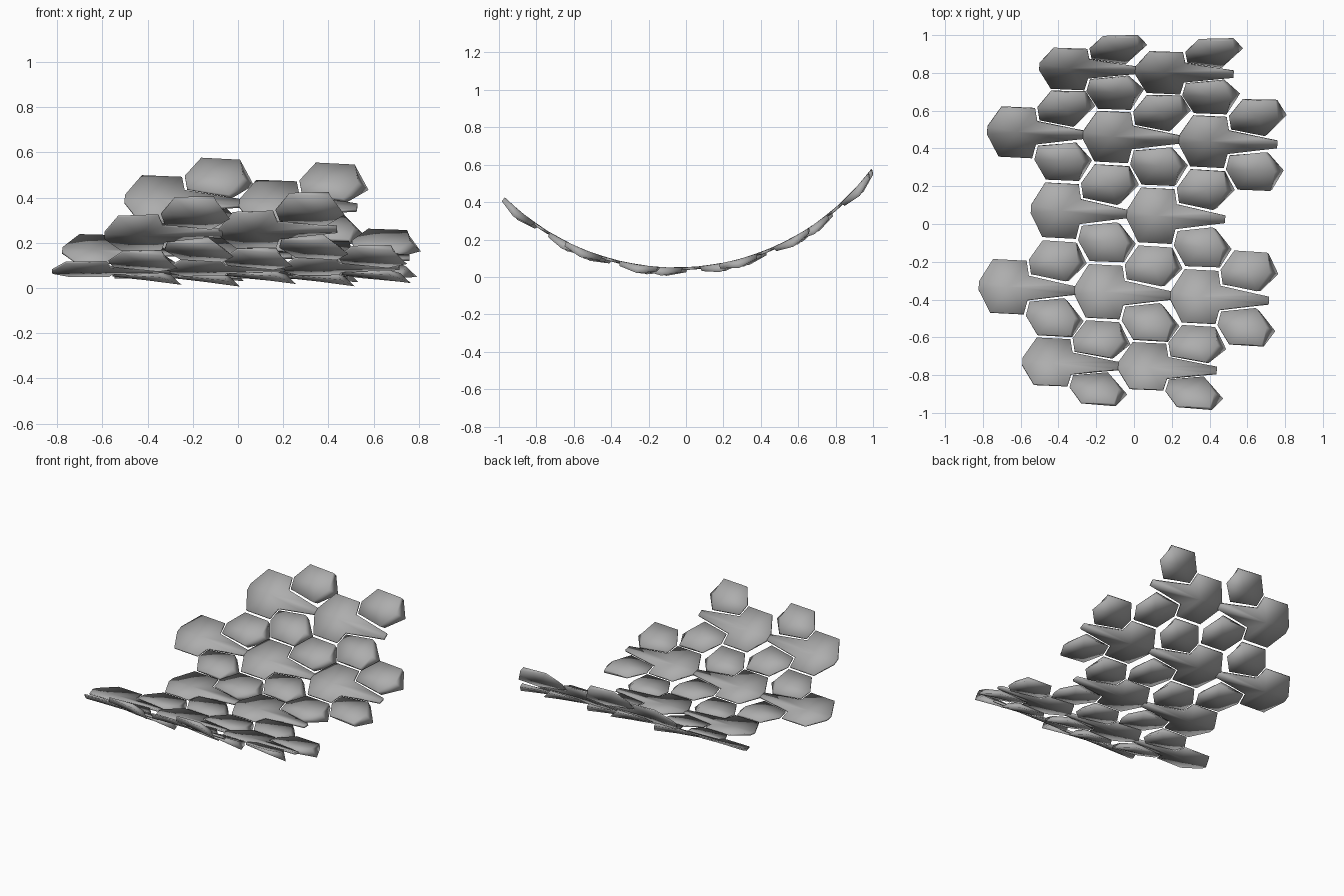
import bpy, bmesh, math

if "Cube" in bpy.data.objects:
    bpy.data.objects.remove(bpy.data.objects["Cube"])

R = 1.3                  # radius of the curved sheet
Y0, Z0 = -0.055, 0.05    # lowest line of the sheet
COL, HALF = 0.254, 0.42  # column pitch, half of row period
OFF = 0.268              # small scale offset from a large one
ROT = math.radians(-3.05)
ORIGIN = (-0.390, 0.126)

# outlines as (x, y, depth of underside, x shift of underside)
# small: +y side faces a large scale's tongue, -y side faces a large scale
SMALL = [(-0.152, 0.0, 0.006, 0), (-0.137, 0.077, 0.008, 0), (0.045, 0.106, 0.026, 0.02),
         (0.108, 0.0, 0.045, 0.046), (0.088, -0.104, 0.026, 0.01), (-0.085, -0.106, 0.008, 0)]
HALF_LARGE = [(-0.156, 0.022, 0.012, 0), (-0.088, 0.145, 0.008, 0), (0.090, 0.145, 0.008, 0),
              (0.106, 0.066, 0.010, 0), (0.290, 0.033, 0.012, 0), (0.366, 0.020, 0.014, 0)]
LARGE = HALF_LARGE + [(x, -y, d, s) for x, y, d, s in reversed(HALF_LARGE)]

grey = bpy.data.materials.new("dark_grey")
grey.diffuse_color = (0.42, 0.42, 0.42, 1)
grey.use_nodes = True
grey.node_tree.nodes["Principled BSDF"].inputs["Base Color"].default_value = grey.diffuse_color


def bend(u, v, depth):
    """Lay a point of the flat pattern on the curved sheet."""
    x = ORIGIN[0] + u * math.cos(ROT) - v * math.sin(ROT)
    a = (ORIGIN[1] + u * math.sin(ROT) + v * math.cos(ROT)) / R
    r = R + depth
    return (x, Y0 + r * math.sin(a), Z0 + R - r * math.cos(a))


def add_scale(bm, outline, centre_depth, cu, cv, flip):
    """Plate with a top on the sheet and an underside of varying depth."""
    top = [bm.verts.new(bend(cu + x, cv + flip * y, 0)) for x, y, d, s in outline]
    low = [bm.verts.new(bend(cu + x + s, cv + flip * y * (1 - 4 * s), d))
           for x, y, d, s in outline]
    tc = bm.verts.new(bend(cu, cv, 0))
    lc = bm.verts.new(bend(cu, cv, centre_depth))
    n = len(outline)
    for i in range(n):
        j = (i + 1) % n
        bm.faces.new((tc, top[j], top[i]))
        bm.faces.new((lc, low[i], low[j]))
        bm.faces.new((top[i], top[j], low[j], low[i]))


def make(name, outline, centre_depth, places):
    bm = bmesh.new()
    for u, v, flip in places:
        add_scale(bm, outline, centre_depth, u, v, flip)
    bmesh.ops.recalc_face_normals(bm, faces=bm.faces)
    mesh = bpy.data.meshes.new(name)
    bm.to_mesh(mesh)
    bm.free()
    mesh.materials.append(grey)
    obj = bpy.data.objects.new(name, mesh)
    bpy.context.collection.objects.link(obj)
    for p in mesh.polygons:
        p.use_smooth = True


# large tongued scales, staggered
large = [(k * COL, j * HALF, 1) for j in (-2, 0, 2) for k in (0, 2)]
large += [(k * COL, j * HALF, 1) for j in (-1, 1) for k in (-1, 1, 3)]
make("large_scales", LARGE, 0.012, large)

# small hexagonal scales filling the columns between
small = []
for s in (-1, 1):
    for k in (0, 2, 4):
        small += [(k * COL, s * OFF, s), (k * COL, s * (2 * HALF - OFF), -s)]
    for k in (1, 3):
        small += [(k * COL, s * (HALF - OFF), -s), (k * COL, s * (HALF + OFF), s),
                  (k * COL, s * (3 * HALF - OFF), -s)]
make("small_scales", SMALL, 0.024, small)
